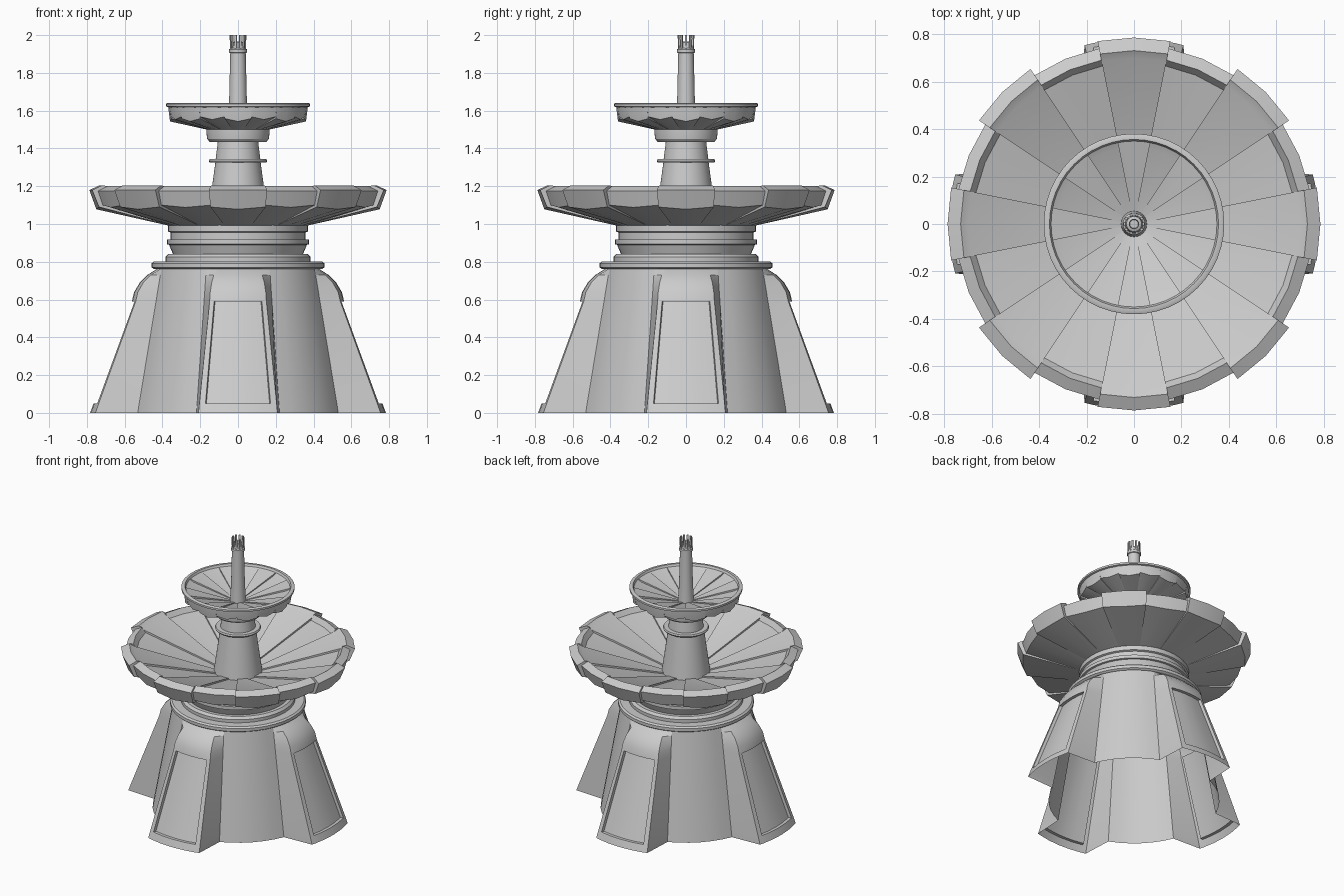
import bpy, bmesh, math

if "Cube" in bpy.data.objects:
    bpy.data.objects.remove(bpy.data.objects["Cube"])


def make(name, bm, angle=30):
    bmesh.ops.remove_doubles(bm, verts=bm.verts, dist=0.0002)
    bmesh.ops.recalc_face_normals(bm, faces=bm.faces)
    me = bpy.data.meshes.new(name)
    bm.to_mesh(me)
    bm.free()
    ob = bpy.data.objects.new(name, me)
    bpy.context.collection.objects.link(ob)
    bpy.ops.object.select_all(action='DESELECT')
    ob.select_set(True)
    bpy.context.view_layer.objects.active = ob
    bpy.ops.object.shade_smooth_by_angle(angle=math.radians(angle))
    return ob


def skin(name, columns, angle=30):
    """Skin a full turn of (degrees, [(radius, z), ...]) columns."""
    bm = bmesh.new()
    grid = []
    for deg, prof in columns:
        a = math.radians(deg)
        grid.append([bm.verts.new((r * math.cos(a), r * math.sin(a), z)) for r, z in prof])
    for i, c in enumerate(grid):
        d = grid[(i + 1) % len(grid)]
        for k in range(len(c) - 1):
            bm.faces.new((c[k], d[k], d[k + 1], c[k + 1]))
    return make(name, bm, angle)


def lathe(name, prof, seg=48):
    return skin(name, [(360 * i / seg, prof) for i in range(seg)])


def petals(name, prof_a, prof_b, count, dip):
    """Bowl of alternating petals; the under-rim point dips mid petal."""
    cols, step = [], 360 / count
    for i in range(count):
        prof = prof_b if i % 2 else prof_a
        mid = [(r, z - dip if k == 1 else z) for k, (r, z) in enumerate(prof)]
        for t, p in ((-0.5, prof), (0, mid), (0.5, prof)):
            cols.append(((i + t) * step, p))
    return skin(name, cols, 20)


# Hollow pedestal with four flared, panelled buttresses
ZS = [0, 0.05, 0.05, 0.59, 0.59, 0.64, 0.69, 0.73, 0.765]
FRAME_R = [0.783, 0.765, 0.765, 0.562, 0.562, 0.55, 0.52, 0.48, 0.425]
frame = list(zip(FRAME_R, ZS))
panel = [(r - 0.022 if k in (2, 3) else r, z) for k, (r, z) in enumerate(frame)]
core = [(0.575 - 0.178 * z, z) for z in ZS]
columns = []
for q in range(4):
    c = q * 90
    columns.append((c - 22.5, core))
    columns += [(c + a, frame) for a in (-15.5, -13)]
    columns += [(c + a, panel) for a in (-13, -6.5, 0, 6.5, 13)]
    columns += [(c + a, frame) for a in (13, 15.5)]
    columns += [(c + a, core) for a in (22.5, 30, 37.5, 45, 52.5, 60)]
skin("pedestal", columns)

# Stacked mouldings under the large bowl
lathe("pedestal_mouldings", [
    (0.40, 0.762), (0.445, 0.762), (0.457, 0.77), (0.457, 0.792), (0.445, 0.802),
    (0.385, 0.802), (0.385, 0.825), (0.37, 0.842), (0.345, 0.842), (0.365, 0.89),
    (0.377, 0.893), (0.377, 0.917), (0.358, 0.917), (0.358, 0.955), (0.37, 0.96),
    (0.37, 1.0)])

# Large petalled bowl
petals("large_bowl",
       [(0.36, 0.99), (0.75, 1.09), (0.787, 1.18), (0.732, 1.205), (0.70, 1.185), (0.15, 1.02)],
       [(0.36, 0.99), (0.73, 1.10), (0.755, 1.175), (0.705, 1.2), (0.68, 1.165), (0.15, 1.01)],
       16, 0.012)

# Column with collar ring and capital
lathe("column", [
    (0.165, 1.0), (0.137, 1.2), (0.12, 1.325), (0.15, 1.325), (0.155, 1.334), (0.15, 1.344),
    (0.118, 1.344), (0.107, 1.435), (0.15, 1.435), (0.163, 1.45), (0.168, 1.49), (0.168, 1.51)])

# Small petalled bowl and its lip
petals("small_bowl",
       [(0.165, 1.5), (0.36, 1.558), (0.37, 1.622), (0.37, 1.63), (0.335, 1.62), (0.04, 1.535)],
       [(0.165, 1.5), (0.36, 1.568), (0.37, 1.622), (0.37, 1.63), (0.325, 1.605), (0.04, 1.53)],
       16, 0.015)
lathe("small_bowl_lip", [
    (0.368, 1.618), (0.381, 1.622), (0.381, 1.636), (0.374, 1.64), (0.357, 1.64),
    (0.35, 1.625)])

# Spout pipe with collar
lathe("spout", [
    (0.055, 1.53), (0.047, 1.65), (0.041, 1.905), (0.047, 1.908), (0.047, 1.925),
    (0.038, 1.932), (0.032, 1.96), (0.02, 1.965), (0.018, 1.93), (0, 1.93)], 24)

# Crown of small prongs around the nozzle
bm = bmesh.new()
for i in range(10):
    a = 2 * math.pi * i / 10
    prong = bmesh.ops.create_cube(bm, size=1)["verts"]
    for v in prong:
        lift = v.co.z + 0.5
        r = 0.036 + 0.01 * v.co.x + 0.004 * lift
        t = v.co.y * 0.011
        v.co = (r * math.cos(a) - t * math.sin(a), r * math.sin(a) + t * math.cos(a),
                1.92 + 0.08 * lift)
make("nozzle_crown", bm)
